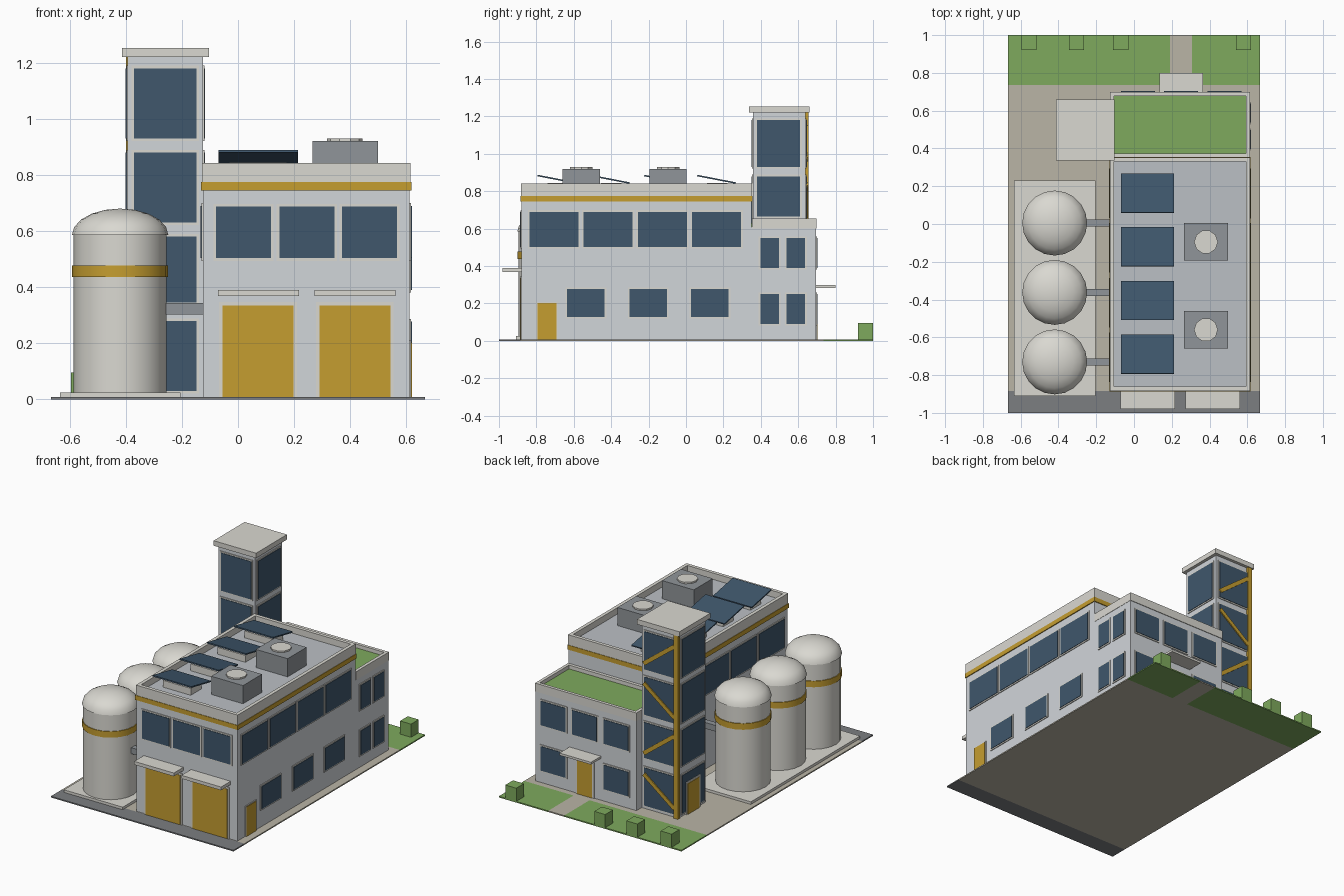
import bpy, bmesh, math

if "Cube" in bpy.data.objects:
    bpy.data.objects.remove(bpy.data.objects["Cube"])


def mat(name, r, g, b):
    m = bpy.data.materials.new(name)
    m.diffuse_color = (r, g, b, 1)
    m.use_nodes = True
    m.node_tree.nodes["Principled BSDF"].inputs["Base Color"].default_value = m.diffuse_color
    return m


WALL = mat("wall", 0.64, 0.67, 0.70)
TRIM = mat("trim", 0.70, 0.69, 0.64)
GLASS = mat("glass", 0.05, 0.095, 0.15)
YELLOW = mat("yellow", 0.56, 0.34, 0.03)
GREEN = mat("green", 0.21, 0.40, 0.11)
ROOF = mat("roof", 0.50, 0.53, 0.56)
STEEL = mat("steel", 0.28, 0.30, 0.32)
ASPHALT = mat("asphalt", 0.20, 0.21, 0.22)
PAVING = mat("paving", 0.49, 0.46, 0.38)


def finish(name, bm, m):
    me = bpy.data.meshes.new(name)
    bm.normal_update()
    bm.to_mesh(me)
    bm.free()
    me.materials.append(m)
    ob = bpy.data.objects.new(name, me)
    bpy.context.scene.collection.objects.link(ob)
    return ob


def box(name, x0, x1, y0, y1, z0, z1, m, rx=0, ry=0):
    bm = bmesh.new()
    bmesh.ops.create_cube(bm, size=1)
    for v in bm.verts:
        v.co = (v.co.x * (x1 - x0), v.co.y * (y1 - y0), v.co.z * (z1 - z0))
    ob = finish(name, bm, m)
    ob.location = ((x0 + x1) / 2, (y0 + y1) / 2, (z0 + z1) / 2)
    ob.rotation_euler = (rx, ry, 0)
    return ob


def lathe(name, profile, x, y, n, m):
    # revolve (radius, z) points around a vertical axis
    bm = bmesh.new()
    vs = [bm.verts.new((r, 0, z)) for r, z in profile]
    es = [bm.edges.new(p) for p in zip(vs, vs[1:])]
    bmesh.ops.spin(bm, geom=vs + es, cent=(0, 0, 0), axis=(0, 0, 1),
                   angle=math.tau, steps=n, use_merge=True)
    bmesh.ops.remove_doubles(bm, verts=bm.verts, dist=1e-5)
    bmesh.ops.recalc_face_normals(bm, faces=bm.faces)
    ob = finish(name, bm, m)
    ob.location = (x, y, 0)
    return ob


def smooth(ob):
    bpy.ops.object.select_all(action='DESELECT')
    ob.select_set(True)
    bpy.context.view_layer.objects.active = ob
    bpy.ops.object.shade_smooth_by_angle(angle=math.radians(35))


def on_wall(name, side, plane, a0, a1, z0, z1, m, out):
    # thin plate standing proud of a wall; side is "+x", "-x", "+y" or "-y"
    s = 1 if side[0] == "+" else -1
    p0, p1 = sorted((plane - s * 0.004, plane + s * out))
    if side[1] == "x":
        return box(name, p0, p1, a0, a1, z0, z1, m)
    return box(name, a0, a1, p0, p1, z0, z1, m)


def opening(name, side, plane, a0, a1, z0, z1, m=GLASS, f=0.009):
    low = 0 if m == YELLOW else f
    on_wall(name + "_frame", side, plane, a0 - f, a1 + f, z0 - low, z1 + f, TRIM, 0.005)
    on_wall(name, side, plane, a0, a1, z0, z1, m, 0.008)


def parapet(name, x0, x1, y0, y1, z0, z1, t):
    box(name + "_left", x0, x0 + t, y0, y1, z0, z1, TRIM)
    box(name + "_right", x1 - t, x1, y0, y1, z0, z1, TRIM)
    box(name + "_front", x0 + t, x1 - t, y0, y0 + t, z0, z1, TRIM)
    box(name + "_back", x0 + t, x1 - t, y1 - t, y1, z0, z1, TRIM)


# Ground
box("road_apron", -0.667, 0.667, -1, -0.885, 0, 0.008, ASPHALT)
box("paved_yard", -0.667, 0.667, -0.885, 0.735, 0, 0.008, PAVING)
box("lawn_left", -0.667, 0.19, 0.735, 1, 0, 0.008, GREEN)
box("lawn_right", 0.307, 0.667, 0.735, 1, 0, 0.008, GREEN)
box("entry_path", 0.19, 0.307, 0.735, 1, 0, 0.008, PAVING)
for x in (-0.555, -0.305, -0.07, 0.58):
    box("bush", x - 0.04, x + 0.04, 0.92, 1.0, 0.005, 0.095, GREEN)

# Main hall with parapet and yellow band
X0, X1, YF, YM, YB = -0.125, 0.612, -0.88, 0.35, 0.695
box("main_hall", X0, X1, YF, YM, 0.005, 0.79, WALL)
box("main_roof", X0 + 0.01, X1 - 0.01, YF + 0.01, YM - 0.01, 0.785, 0.80, ROOF)
parapet("main_parapet", X0 - 0.003, X1 + 0.003, YF - 0.003, YM + 0.003, 0.77, 0.842, 0.023)
box("yellow_band", X0 - 0.006, X1 + 0.006, YF - 0.006, YM + 0.006, 0.745, 0.775, YELLOW)

# Rear office wing with green roof
box("office_wing", X0, X1, YM, YB, 0.005, 0.61, WALL)
box("green_roof", X0 + 0.01, X1 - 0.01, YM, YB - 0.01, 0.605, 0.63, GREEN)
parapet("wing_parapet", X0 - 0.002, X1 + 0.002, YM + 0.003, YB + 0.004, 0.60, 0.655, 0.021)

# Front windows, loading doors and canopies
for a in (-0.078, 0.147, 0.37):
    opening("front_window", "-y", YF, a, a + 0.196, 0.503, 0.688)
for a in (-0.055, 0.29):
    opening("loading_door", "-y", YF, a, a + 0.253, 0.008, 0.335, YELLOW, 0.012)
    box("loading_canopy", a - 0.017, a + 0.272, -0.98, YF, 0.368, 0.39, TRIM)

# Side windows and doors
for a in (-0.837, -0.547, -0.257, 0.033):
    for side, plane in (("+x", X1), ("-x", X0)):
        opening("upper_side_window", side, plane, a, a + 0.262, 0.503, 0.69)
for a in (-0.635, -0.302, 0.028):
    opening("lower_side_window", "+x", X1, a, a + 0.2, 0.128, 0.277)
opening("side_door", "+x", X1, -0.795, -0.693, 0.008, 0.203, YELLOW, 0.006)
for a in (0.397, 0.537):
    for z in (0.09, 0.39):
        opening("wing_side_window", "+x", X1, a, a + 0.1, z, z + 0.16)

# Rear windows, entrance and canopy
for c in (0.02, 0.25, 0.48):
    for z in (0.09, 0.39):
        if not (c == 0.25 and z < 0.2):
            opening("rear_window", "+y", YB, c - 0.09, c + 0.09, z, z + 0.16)
opening("rear_door", "+y", YB, 0.195, 0.305, 0.008, 0.23, YELLOW, 0.012)
box("rear_canopy", 0.135, 0.365, YB, 0.80, 0.283, 0.298, TRIM)

# Stair tower
TX0, TX1, TY0, TY1 = -0.393, -0.125, 0.357, 0.64
box("stair_tower", TX0, TX1, TY0, TY1, 0.005, 1.225, WALL)
box("tower_cap", -0.414, -0.104, 0.337, 0.66, 1.22, 1.253, TRIM)
levels = ((0.03, 0.28), (0.345, 0.58), (0.63, 0.88), (0.93, 1.18))
for i, (z0, z1) in enumerate(levels):
    opening("tower_front_window", "-y", TY0, -0.37, -0.148, z0, z1)
    opening("tower_rear_window", "+y", TY1, -0.37, -0.148, z0, z1)
    opening("tower_left_window", "-x", TX0, 0.38, 0.61, z0, z1)
    if i > 1:
        opening("tower_right_window", "+x", TX1, 0.38, 0.61, max(z0, 0.665), z1)
    # zigzag braces on the rear face
    h, w = 0.17, 0.222
    ang = math.atan2(h, w) * (1 if i % 2 else -1)
    L, c, zc = math.hypot(h, w) / 2, -0.259, (z0 + z1) / 2
    box("tower_brace", c - L, c + L, TY1 + 0.003, TY1 + 0.015,
        zc - 0.013, zc + 0.013, YELLOW, ry=ang)
box("tower_post", -0.399, -0.369, 0.63, 0.655, 0.005, 1.22, YELLOW)
box("tower_door_frame", -0.404, TX0, 0.428, 0.572, 0.008, 0.222, TRIM)
box("tower_door", -0.408, TX0, 0.44, 0.56, 0.008, 0.21, YELLOW)

# Storage tanks on a pad, each piped to the hall
box("tank_pad", -0.635, -0.205, -0.91, 0.23, 0.005, 0.025, TRIM)
dome = [(0.172 * math.cos(t), 0.585 + 0.095 * math.sin(t))
        for t in [math.pi / 2 * k / 5 for k in range(5)]] + [(0, 0.68)]
for y in (0.005, -0.362, -0.73):
    smooth(lathe("tank_body", [(0, 0.02), (0.166, 0.02), (0.166, 0.59), (0, 0.59)],
                 -0.42, y, 20, TRIM))
    smooth(lathe("tank_dome", [(0, 0.585)] + dome, -0.42, y, 20, TRIM))
    smooth(lathe("tank_band", [(0.16, 0.437), (0.171, 0.437), (0.171, 0.477), (0.16, 0.477)],
                 -0.42, y, 20, YELLOW))
    box("tank_pipe", -0.27, X0, y - 0.019, y + 0.019, 0.303, 0.343, STEEL)

# Tilted solar panels on plinths
for y in (-0.69, -0.405, -0.12, 0.163):
    box("panel_plinth", -0.03, 0.173, y - 0.05, y + 0.06, 0.795, 0.845, TRIM)
    box("solar_panel", -0.07, 0.213, y - 0.105, y + 0.105, 0.860, 0.868, GLASS,
        rx=-math.radians(11))

# Roof ventilation units
for y in (-0.56, -0.095):
    box("vent_unit", 0.266, 0.498, y - 0.099, y + 0.099, 0.795, 0.92, STEEL)
    lathe("vent_fan", [(0, 0.915), (0.063, 0.915), (0.063, 0.93), (0, 0.93)],
          0.381, y, 10, TRIM)
